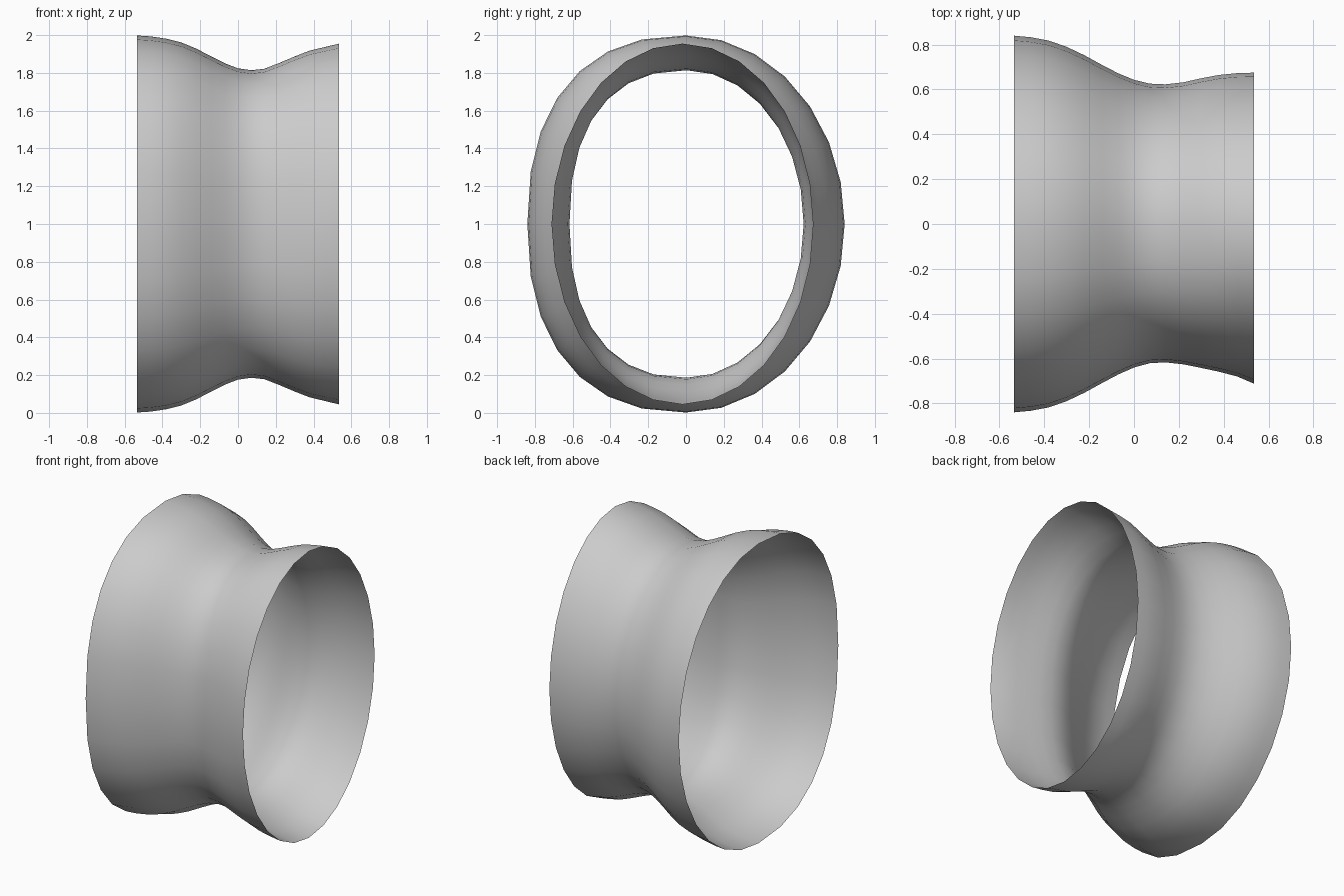
import bpy, bmesh, math

if "Cube" in bpy.data.objects:
    bpy.data.objects.remove(bpy.data.objects["Cube"])

SEGMENTS = 28

# Ring stations along the tube: x, +y extent, -y extent, half height,
# and roundness of the -y half (1 = ellipse, lower = fuller)
RINGS = [
    (-0.535, 0.840, 0.840, 0.998, 0.85),
    (-0.46, 0.833, 0.833, 0.993, 0.85),
    (-0.38, 0.818, 0.818, 0.981, 0.85),
    (-0.30, 0.790, 0.790, 0.961, 0.85),
    (-0.22, 0.752, 0.752, 0.928, 0.85),
    (-0.14, 0.708, 0.708, 0.886, 0.85),
    (-0.07, 0.672, 0.671, 0.851, 0.85),
    (0.00, 0.643, 0.640, 0.824, 0.85),
    (0.07, 0.626, 0.621, 0.814, 0.85),
    (0.14, 0.623, 0.617, 0.822, 0.85),
    (0.22, 0.632, 0.626, 0.853, 0.85),
    (0.30, 0.650, 0.642, 0.887, 0.86),
    (0.38, 0.665, 0.659, 0.918, 0.88),
    (0.46, 0.673, 0.680, 0.937, 0.92),
    (0.535, 0.675, 0.712, 0.955, 1.00),
]


def powered(value, exponent):
    return math.copysign(abs(value) ** exponent, value)


# Waisted open sleeve: oval rings skinned along x, single-walled
bm = bmesh.new()
loops = []
for x, y_pos, y_neg, half, roundness in RINGS:
    centre, radius = (y_pos - y_neg) / 2, (y_pos + y_neg) / 2
    loop = []
    for i in range(SEGMENTS):
        a = 2 * math.pi * i / SEGMENTS
        c, s = math.cos(a), math.sin(a)
        e = roundness if c < -1e-6 else 1.0
        loop.append(bm.verts.new((x, centre + radius * powered(c, e),
                                  1.0 + half * powered(s, e))))
    loops.append(loop)

for a, b in zip(loops, loops[1:]):
    for i in range(SEGMENTS):
        j = (i + 1) % SEGMENTS
        bm.faces.new((a[i], a[j], b[j], b[i])).smooth = True

# Make the normals point away from the tube axis
bmesh.ops.recalc_face_normals(bm, faces=bm.faces)
face = bm.faces[:][0]
c = face.calc_center_median()
if face.normal.y * c.y + face.normal.z * (c.z - 1.0) < 0:
    bmesh.ops.reverse_faces(bm, faces=bm.faces)

mesh = bpy.data.meshes.new("waisted_sleeve")
bm.to_mesh(mesh)
bm.free()
sleeve = bpy.data.objects.new("waisted_sleeve", mesh)
bpy.context.collection.objects.link(sleeve)
